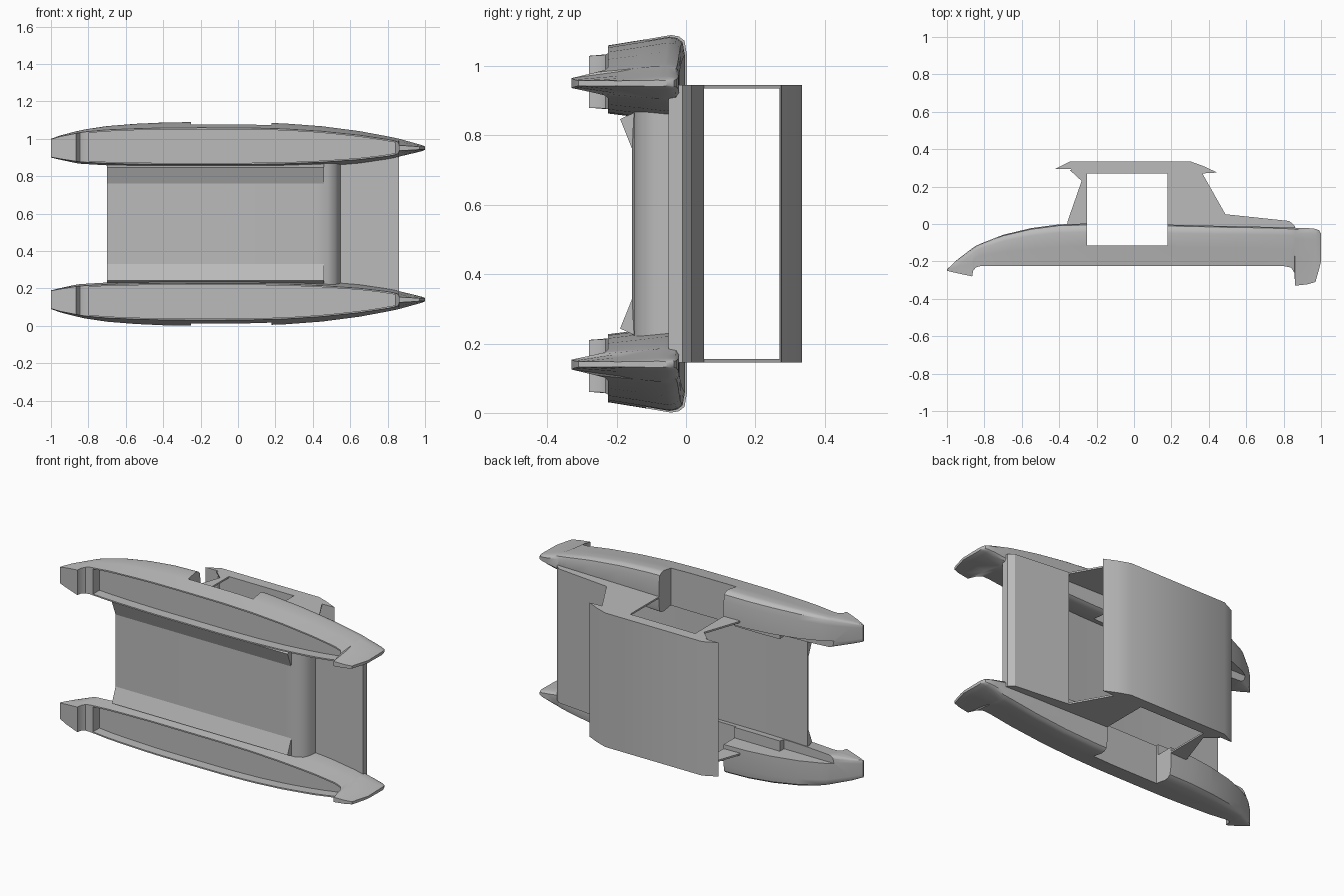
import bpy, bmesh
from mathutils import Vector

cube = bpy.data.objects.get("Cube")
if cube:
    bpy.data.objects.remove(cube)

grey = bpy.data.materials.new("plain grey")
grey.use_nodes = True
colour = (0.5, 0.5, 0.5, 1)
grey.diffuse_color = colour
grey.node_tree.nodes["Principled BSDF"].inputs["Base Color"].default_value = colour

MID = 0.545      # centre plane between the hulls
OFFSET = 0.405   # centre plane to hull centre


def make_object(name, bm, smooth=None):
    bmesh.ops.recalc_face_normals(bm, faces=bm.faces[:])
    mesh = bpy.data.meshes.new(name)
    bm.to_mesh(mesh)
    bm.free()
    mesh.materials.append(grey)
    obj = bpy.data.objects.new(name, mesh)
    bpy.context.collection.objects.link(obj)
    if smooth:
        shade(obj, smooth)
    return obj


def shade(obj, angle):
    bpy.ops.object.select_all(action='DESELECT')
    obj.select_set(True)
    bpy.context.view_layer.objects.active = obj
    bpy.ops.object.shade_smooth_by_angle(angle=angle)


def loft(name, rings, smooth=None):
    """Skin equal-length closed rings and cap both ends."""
    bm = bmesh.new()
    rows = [[bm.verts.new(p) for p in ring] for ring in rings]
    for a, b in zip(rows, rows[1:]):
        for i in range(len(a)):
            j = (i + 1) % len(a)
            bm.faces.new((a[i], a[j], b[j], b[i]))
    bm.faces.new(rows[0])
    bm.faces.new(rows[-1])
    return make_object(name, bm, smooth)


def prism(name, profile, z0, z1, smooth=None):
    return loft(name, [[(x, y, z) for x, y in profile] for z in (z0, z1)], smooth)


def cut(target, cutters):
    for cutter in cutters:
        cutter.hide_render = True
        mod = target.modifiers.new("cut", 'BOOLEAN')
        mod.operation = 'DIFFERENCE'
        mod.solver = 'EXACT'
        mod.object = cutter
    graph = bpy.context.evaluated_depsgraph_get()
    mesh = bpy.data.meshes.new_from_object(target.evaluated_get(graph))
    target.modifiers.clear()
    target.data = mesh
    for cutter in cutters:
        bpy.data.objects.remove(cutter)


def box(name, x0, x1, y0, y1, z0, z1):
    return prism(name, [(x0, y0), (x1, y0), (x1, y1), (x0, y1)], min(z0, z1), max(z0, z1))


# Hull stations: x, deck y, bottom y, outer width, inner width, bottom ratio
STATIONS = [
    (-1, -.243, -.25, .05, .05, .95), (-.95, -.195, -.262, .068, .062, .92),
    (-.865, -.13, -.28, .09, .08, .88), (-.86, -.127, -.25, .091, .081, .88),
    (-.845, -.117, -.232, .094, .083, .88), (-.82, -.105, -.225, .1, .086, .87),
    (-.7, -.058, -.225, .118, .098, .83), (-.55, -.022, -.225, .13, .106, .8),
    (-.4, -.002, -.225, .137, .11, .79), (-.2, .004, -.225, .14, .111, .78),
    (.05, 0, -.225, .139, .111, .78), (.25, -.005, -.225, .132, .107, .78),
    (.45, -.01, -.225, .117, .097, .77), (.65, -.014, -.225, .091, .08, .76),
    (.8, -.018, -.225, .063, .058, .74), (.84, -.02, -.233, .055, .05, .7),
    (.857, -.02, -.26, .051, .046, .62), (.862, -.02, -.33, .05, .045, .3),
    (.93, -.022, -.322, .031, .029, .35), (.97, -.026, -.31, .02, .019, .4),
    (.99, -.034, -.24, .014, .014, .6), (1, -.055, -.2, .009, .009, .8),
]


def section(station, s):
    """Rounded hull section; s is the outboard direction."""
    x, top, bottom, outer, inner, ratio = station
    curve = [(ratio, 0), ((ratio + 1.2) / 2.2, .45), (1, .8), (.97, .9), (.88, .97), (.6, 1)]
    pts = [(outer * u, v) for u, v in curve]
    pts += [(-inner * u, v) for u, v in reversed(curve)]
    return [(x, bottom + (top - bottom) * v, MID + s * (OFFSET + w)) for w, v in pts]


def bottom_widths(x):
    for a, b in zip(STATIONS, STATIONS[1:]):
        if a[0] <= x <= b[0]:
            t = (x - a[0]) / (b[0] - a[0])
            a, b = Vector(a[3:]), Vector(b[3:])
            outer, inner, ratio = a.lerp(b, t)
            return outer * ratio - .008, inner * ratio - .008


def pocket(s):
    xs = [-.8 + 1.64 * i / 20 for i in range(21)]
    widths = [(x, *bottom_widths(x)) for x in xs]
    outline = [(x, OFFSET + o) for x, o, n in widths]
    outline += [(x, OFFSET - n) for x, o, n in reversed(widths)]
    return loft("pocket_cutter", [[(x, y, MID + s * w) for x, w in outline] for y in (-.3, -.165)])


for s, side in ((1, "upper"), (-1, "lower")):
    def z(w):
        return MID + s * w

    # Hull with hollow bottom, side opening and stern steps
    hull = loft(side + "_hull", [section(st, s) for st in STATIONS])
    cut(hull, [
        pocket(s),
        box("side_cutter", -.25, .18, -.115, .3, z(.2), z(.6)),
        box("upper_step_cutter", -.56, -.24, -.1, .3, z(.2), z(OFFSET - .04)),
        box("lower_step_cutter", -.9, -.55, -.14, .3, z(.2), z(OFFSET - .04)),
    ])
    shade(hull, .6)

    # Sloped corner between the bridge floor and the hull
    corner = [(-.155, .215), (-.19, .302), (-.15, .32)]
    loft(side + "_bridge_corner", [[(x, y, z(w)) for y, w in corner] for x in (-.7, .46)])

    # Cabin side panels either side of the opening
    prism(side + "_rear_pillar", [(-.36, -.02), (-.355, .015), (-.28, .23), (-.345, .29),
          (-.25, .29), (-.25, -.1)], *sorted((z(.4), z(.39))))
    prism(side + "_front_pillar", [(.18, -.1), (.18, .28), (.36, .28), (.49, .05),
          (.83, .016), (.86, -.01), (.86, -.05), (.5, -.08)], *sorted((z(.4), z(.39))))

# Bridge floor rising in a rounded step to the foredeck
prism("bridge_floor", [(-.7, -.155), (.42, -.155), (.48, -.148), (.52, -.125), (.54, -.09),
      (.55, -.04), (.53, -.04), (.52, -.09), (.5, -.12), (.47, -.138), (.42, -.147),
      (-.7, -.147)], MID - .35, MID + .35, .6)

# Foredeck
prism("foredeck", [(.53, -.05), (.86, -.05), (.86, -.01), (.83, .016), (.49, .052),
      (.48, .04), (.53, .02)], MID - .4, MID + .4)

# Cabin roof
prism("roof", [(-.42, .295), (-.34, .335), (.3, .335), (.37, .31), (.445, .275), (.36, .27),
      (-.31, .27), (-.34, .295)], MID - .4, MID + .4, .6)
